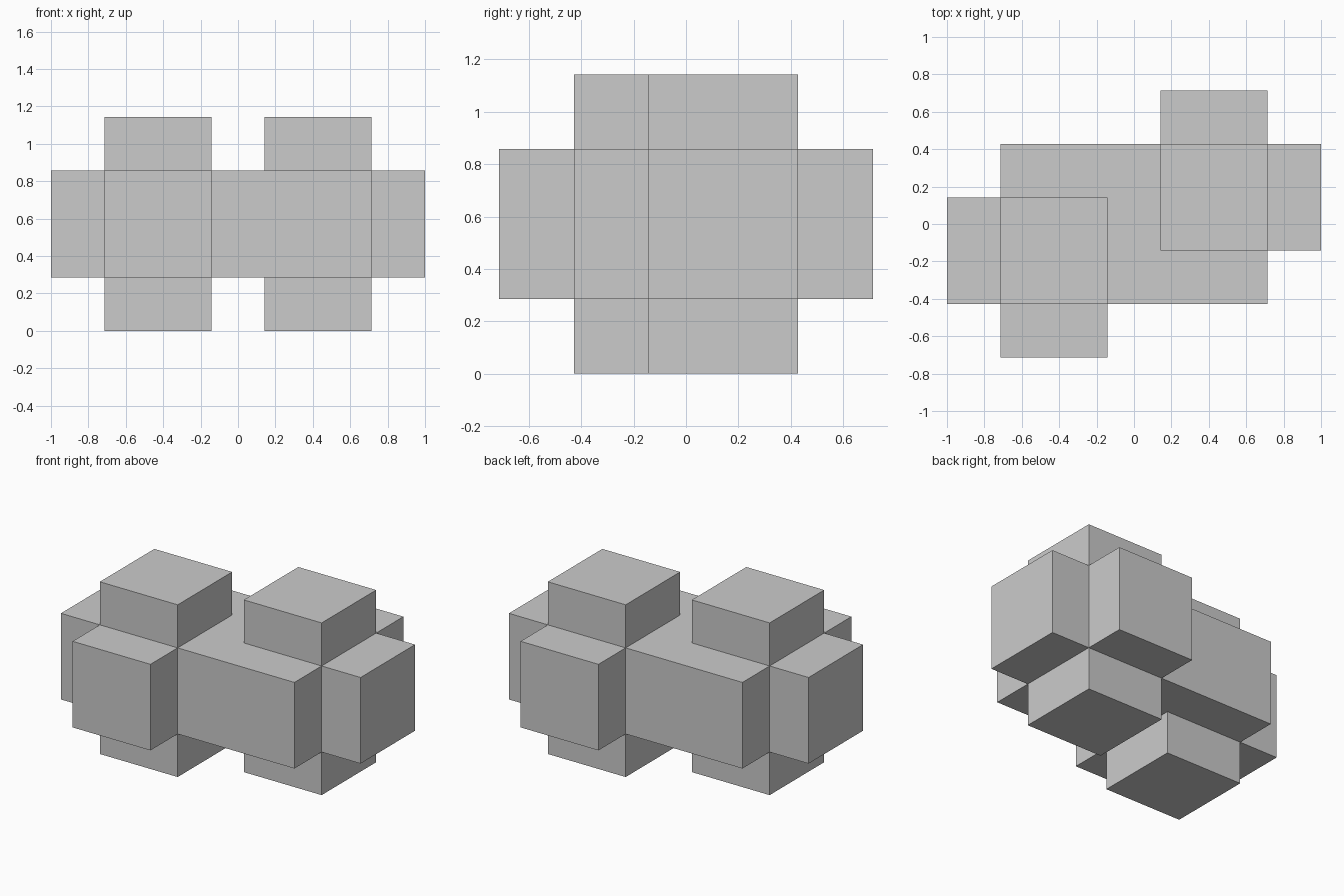
import bpy, bmesh
from itertools import product
from mathutils import Vector

if "Cube" in bpy.data.objects:
    bpy.data.objects.remove(bpy.data.objects["Cube"])

U = 1 / 7  # grid unit of the design

# Two overlapping three-way crosses, one the half-turn copy of the other
CENTRES = [(-3, -1, 4), (3, 1, 4)]
CUTS = [(-7, -5, -1, 1, 5, 7), (-5, -3, -1, 1, 3, 5), (0, 2, 6, 8)]


def in_cross(p, c):
    d = [abs(a - b) for a, b in zip(p, c)]
    return max(d) < 4 and sum(v < 2 for v in d) >= 2


def filled(cell):
    if any(not 0 <= i < len(cut) - 1 for i, cut in zip(cell, CUTS)):
        return False
    mid = [(cut[i] + cut[i + 1]) / 2 for i, cut in zip(cell, CUTS)]
    return any(in_cross(mid, c) for c in CENTRES)


bm = bmesh.new()

# Outer skin of the joined crosses: a quad wherever a filled block meets air
for cell in product(*(range(len(cut) - 1) for cut in CUTS)):
    if not filled(cell):
        continue
    for axis, side in product(range(3), (0, 1)):
        neighbour = list(cell)
        neighbour[axis] += 2 * side - 1
        if filled(neighbour):
            continue
        b, c = (axis + 1) % 3, (axis + 2) % 3
        corners = []
        for i, j in ((0, 0), (1, 0), (1, 1), (0, 1)):
            step = [0, 0, 0]
            step[axis], step[b], step[c] = side, i, j
            corners.append(Vector([CUTS[k][cell[k] + step[k]] * U for k in range(3)]))
        if side == 0:
            corners.reverse()
        bm.faces.new([bm.verts.new(v) for v in corners])

# Weld and merge flat areas into clean faces
bmesh.ops.remove_doubles(bm, verts=bm.verts, dist=1e-4)
bmesh.ops.dissolve_limit(bm, angle_limit=0.01, verts=bm.verts, edges=bm.edges)
bmesh.ops.recalc_face_normals(bm, faces=bm.faces)

mesh = bpy.data.meshes.new("joined_crosses")
bm.to_mesh(mesh)
bm.free()
bpy.context.collection.objects.link(bpy.data.objects.new("joined_crosses", mesh))
